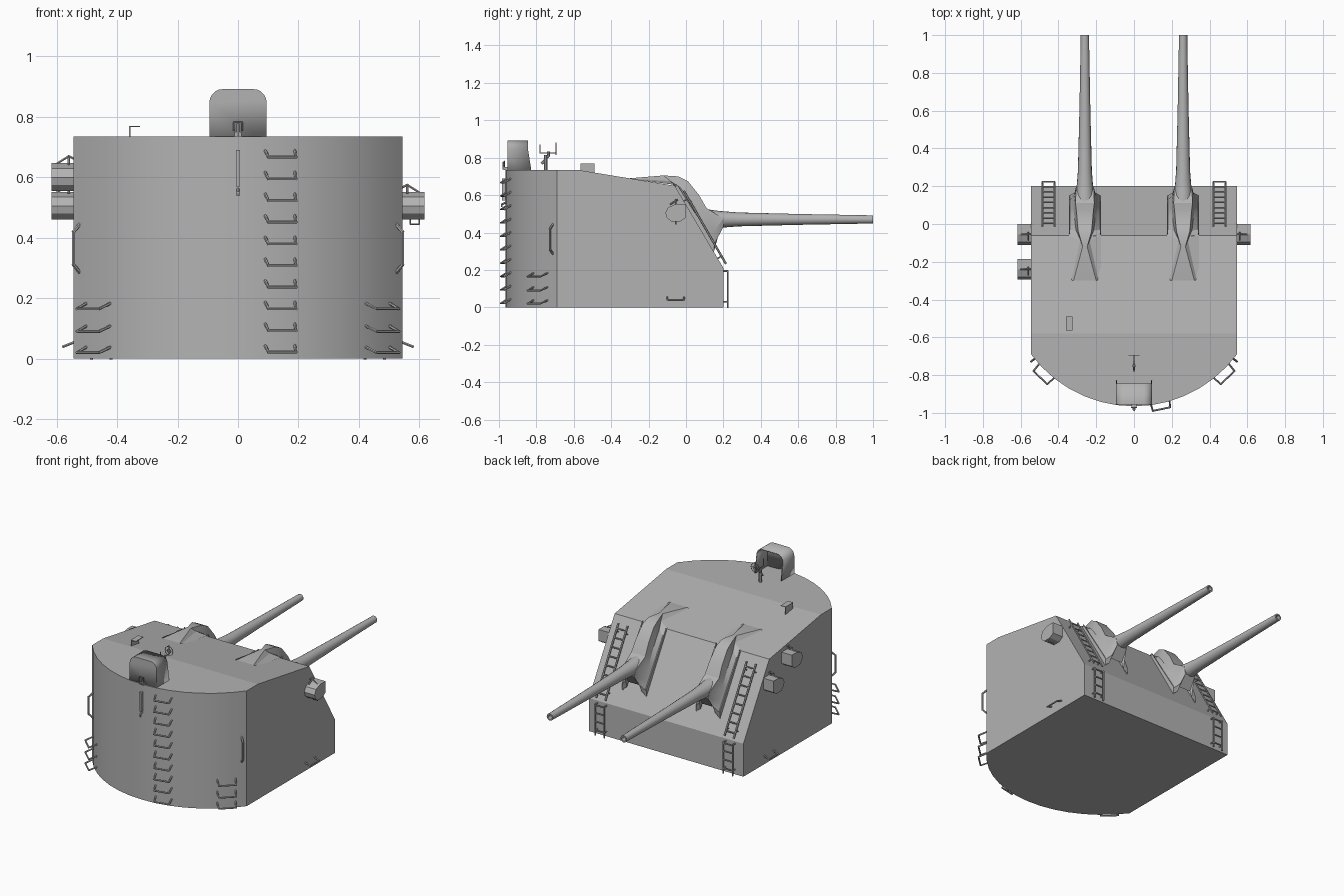
import bpy, bmesh, math
from mathutils import Vector

if "Cube" in bpy.data.objects:
    bpy.data.objects.remove(bpy.data.objects["Cube"])

grey = bpy.data.materials.new("naval grey")
grey.diffuse_color = (0.45, 0.45, 0.45, 1)
grey.use_nodes = True
grey.node_tree.nodes["Principled BSDF"].inputs["Base Color"].default_value = grey.diffuse_color
CY, R = -0.287, 0.678          # centre and radius of the curved wall


def finish(bm, name, smooth=None):
    bmesh.ops.recalc_face_normals(bm, faces=bm.faces)
    me = bpy.data.meshes.new(name)
    bm.to_mesh(me)
    bm.free()
    me.materials.append(grey)
    ob = bpy.data.objects.new(name, me)
    bpy.context.collection.objects.link(ob)
    if smooth:
        bpy.ops.object.select_all(action='DESELECT')
        ob.select_set(True)
        bpy.context.view_layer.objects.active = ob
        bpy.ops.object.shade_smooth_by_angle(angle=math.radians(smooth))
    return ob


def prism(bm, pts, offset):
    """Extrude a polygon by an offset vector."""
    f = bm.faces.new([bm.verts.new(p) for p in pts])
    g = bmesh.ops.extrude_face_region(bm, geom=[f])['geom']
    bmesh.ops.translate(bm, vec=offset, verts=[v for v in g if isinstance(v, bmesh.types.BMVert)])


def box(bm, lo, hi):
    prism(bm, [(lo[0], lo[1], lo[2]), (hi[0], lo[1], lo[2]), (hi[0], hi[1], lo[2]), (lo[0], hi[1], lo[2])],
          (0, 0, hi[2] - lo[2]))


def rod(bm, pts, r=0.004):
    """Thin six-sided rods along a polyline."""
    for a, b in zip(pts, pts[1:]):
        a, b = Vector(a), Vector(b)
        m = Vector((0, 0, 1)).rotation_difference(b - a).to_matrix().to_4x4()
        m.translation = (a + b) / 2
        bmesh.ops.create_cone(bm, cap_ends=True, segments=6, radius1=r, radius2=r,
                              depth=(b - a).length + r, matrix=m)


def wall(deg, z, out=0.0, side=0.0):
    """Point on the curved wall, pushed outward and sideways."""
    a = math.radians(deg)
    n, t = Vector((math.sin(a), -math.cos(a), 0)), Vector((math.cos(a), math.sin(a), 0))
    return Vector((0, CY, z)) + n * (R + out) + t * side


# Turret shell: plan outline extruded, then cut by the sloping roof and face
bm = bmesh.new()
half = math.degrees(math.asin(0.545 / R))
outline = [wall(-half + 2 * half * i / 14, 0) for i in range(15)]
prism(bm, outline + [(0.545, 0.2, 0), (-0.545, 0.2, 0)], (0, 0, 0.735))
for co, no in (((0, -0.58, 0.735), (0, 0.085, 0.52)), ((0, -0.06, 0.65), (0, 0.44, 0.26))):
    r = bmesh.ops.bisect_plane(bm, geom=bm.verts[:] + bm.edges[:] + bm.faces[:],
                               plane_co=co, plane_no=no, clear_outer=True)
    bmesh.ops.holes_fill(bm, edges=[e for e in bm.edges if e.is_boundary])
finish(bm, "turret_shell", 9)

for side, word in ((-1, "left"), (1, "right")):
    gx = 0.26 * side
    # Gun barrel: turned profile with a hollow muzzle
    bm = bmesh.new()
    prof = [(-0.05, 0.06), (0.1, 0.056), (0.17, 0.046), (0.28, 0.037), (0.6, 0.029),
            (0.98, 0.022), (1.0, 0.022), (1.0, 0.014), (0.9, 0.013)]
    rings = [[bm.verts.new((gx + r * math.cos(k * math.pi / 8), y, 0.47 + r * math.sin(k * math.pi / 8)))
              for k in range(16)] for y, r in prof]
    for a, b in zip(rings, rings[1:]):
        for k in range(16):
            bm.faces.new((a[k], a[k - 1], b[k - 1], b[k]))
    bm.faces.new(rings[0])
    bm.faces.new(rings[-1])
    finish(bm, word + "_gun_barrel", 40)

    # Folded blast cover: base edge on the shell, pinched valley, raised crest
    # station: base y, base z, crest y, crest z, crest half width
    bm = bmesh.new()
    stations = [(-0.3, 0.687, -0.3, 0.69, 0.06), (-0.06, 0.655, -0.12, 0.705, 0.012),
                (-0.03, 0.605, -0.04, 0.70, 0.035), (0.0, 0.555, 0.01, 0.675, 0.04),
                (0.04, 0.49, 0.07, 0.60, 0.045), (0.08, 0.42, 0.11, 0.53, 0.05),
                (0.12, 0.365, 0.2, 0.475, 0.046), (0.15, 0.335, 0.2, 0.43, 0.035),
                (0.15, 0.30, 0.15, 0.36, 0.04)]
    rows = []
    for by, bz, cy, cz, w in stations:
        vy, vz, vw = by + (cy - by) * 0.4, bz + (cz - bz) * 0.4, min(w + 0.012, 0.08)
        pts = [(-0.085, by, bz), (-vw, vy, vz), (-w, cy, cz), (w, cy, cz), (vw, vy, vz), (0.085, by, bz)]
        rows.append([bm.verts.new((gx + x, y, z)) for x, y, z in pts])
    for a, b in zip(rows, rows[1:]):
        for k in range(5):
            bm.faces.new((a[k], a[k + 1], b[k + 1], b[k]))
    finish(bm, word + "_blast_cover", 25)
    # Raised frame along both cover sides
    bm = bmesh.new()
    for s in (-1, 1):
        x = gx + s * 0.082
        prism(bm, [(x - 0.003, -0.06, 0.63), (x - 0.003, -0.05, 0.66), (x - 0.003, 0.15, 0.345),
                   (x - 0.003, 0.15, 0.29)], (0.006, 0, 0))
    finish(bm, word + "_cover_frame")

    # Face ladder: sloping upper run and upright lower run
    bm = bmesh.new()
    x0, x1 = 0.42 * side, 0.485 * side
    top, foot = Vector((0, -0.01, 0.62)), Vector((0, 0.212, 0.235))
    for x in (x0, x1):
        dx = Vector((x, 0, 0))
        rod(bm, [top + dx, foot + dx], 0.006)
        rod(bm, [(x, 0.2, 0.195), (x, 0.223, 0.195), (x, 0.223, 0.0)], 0.005)
        rod(bm, [(x, 0.2, 0.03), (x, 0.223, 0.03)])
        for t in (0.1, 0.9):
            p = top.lerp(foot, t) + dx
            rod(bm, [p, p - Vector((0, 0.035, 0.02))])
    for i in range(8):
        p = top.lerp(foot, (i + 0.5) / 8)
        rod(bm, [p + Vector((x0, 0, 0)), p + Vector((x1, 0, 0))])
    for z in (0.03, 0.085, 0.14, 0.19):
        rod(bm, [(x0, 0.223, z), (x1, 0.223, z)])
    finish(bm, word + "_face_ladder")

    # Corner steps, upright grab handle and low side step
    bm = bmesh.new()
    for z in (0.02, 0.09, 0.165):
        a = 43.3 * side
        rod(bm, [wall(a, z + 0.02, -0.01, -0.055), wall(a, z, 0.045, -0.05),
                 wall(a, z, 0.045, 0.05), wall(a, z + 0.02, -0.01, 0.055)], 0.005)
    finish(bm, word + "_corner_steps")
    bm = bmesh.new()
    a = 51 * side
    rod(bm, [wall(a, 0.28, -0.01), wall(a, 0.31, 0.022), wall(a, 0.42, 0.022), wall(a, 0.45, -0.01)], 0.006)
    finish(bm, word + "_grab_handle")
    bm = bmesh.new()
    rod(bm, [(0.54 * side, -0.1, 0.055), (0.578 * side, -0.1, 0.04),
             (0.578 * side, -0.01, 0.04), (0.54 * side, -0.01, 0.055)], 0.005)
    finish(bm, word + "_side_step")

# Sight ports on the side walls: faceted housings with small brackets
for name, x, y, z in (("right_sight_port", 0.54, -0.055, 0.505), ("left_sight_port", -0.54, -0.055, 0.505),
                      ("left_rear_sight_port", -0.54, -0.24, 0.60)):
    s = 1 if x > 0 else -1
    bm = bmesh.new()
    sec = [(-0.055, 0.0), (-0.04, 0.03), (0.0, 0.047), (0.055, 0.047), (0.055, -0.025), (0.025, -0.045),
           (-0.025, -0.045), (-0.048, -0.025)]
    prism(bm, [(x, y + a, z + b) for a, b in sec], (0.077 * s, 0, 0))
    rod(bm, [(x + s * 0.06, y, z + 0.045), (x + s * 0.02, y, z + 0.07), (x, y, z + 0.06)])
    rod(bm, [(x + s * 0.02, y - 0.03, z + 0.045), (x + s * 0.02, y + 0.01, z + 0.07)])
    if s > 0:
        rod(bm, [(x + 0.03, y, z - 0.045), (x + 0.03, y, z - 0.06), (x + 0.06, y, z - 0.06),
                 (x + 0.06, y, z - 0.045)], 0.003)
    finish(bm, name)

# Rear wall climbing rungs
bm = bmesh.new()
for i in range(10):
    z = 0.022 + i * 0.0717
    rod(bm, [wall(11.9, z + 0.022, -0.005, -0.05), wall(11.9, z, 0.03, -0.047),
             wall(11.9, z, 0.03, 0.047), wall(11.9, z + 0.022, -0.005, 0.05)], 0.005)
finish(bm, "rear_rungs")

# Observation hood: arched shell with a closed back and scooped open mouth
bm = bmesh.new()
arch = [(-0.095, 0.72)]
for cx, start in ((-0.05, 180), (0.05, 90)):
    arch += [(cx + 0.045 * math.cos(math.radians(start - d)), 0.847 + 0.045 * math.sin(math.radians(start - d)))
             for d in range(0, 91, 18)]
arch.append((0.095, 0.72))
back = [bm.verts.new((x, -0.955, z)) for x, z in arch]
mouth = [bm.verts.new((x, -0.825 if z < 0.73 else -0.845, z)) for x, z in arch]
for k in range(len(arch) - 1):
    bm.faces.new((back[k], back[k + 1], mouth[k + 1], mouth[k]))
bm.faces.new(back)
hood = finish(bm, "observation_hood", 30)
mod = hood.modifiers.new("thickness", 'SOLIDIFY')
mod.thickness = 0.006

# Rear wall bar with latch pieces
bm = bmesh.new()
box(bm, (-0.007, -0.985, 0.57), (0.007, -0.955, 0.69))
rod(bm, [(0, -0.965, 0.56), (0, -0.985, 0.55), (0, -0.985, 0.54)], 0.005)
box(bm, (-0.012, -0.975, 0.735), (0.012, -0.955, 0.75))
rod(bm, [(0, -0.975, 0.74), (0, -0.975, 0.775)], 0.006)
rod(bm, [(-0.014, -0.972, 0.755), (-0.014, -0.972, 0.782), (0.014, -0.972, 0.782), (0.014, -0.972, 0.755)], 0.003)
finish(bm, "rear_bar")

# Roof sight: post, ring and crosswires
bm = bmesh.new()
rod(bm, [(0, -0.75, 0.73), (0, -0.75, 0.81)], 0.01)
rod(bm, [(0, -0.77, 0.77), (0, -0.735, 0.81), (0, -0.735, 0.83)], 0.007)
rod(bm, [(0, -0.78, 0.87), (0, -0.78, 0.825), (0, -0.695, 0.825), (0, -0.695, 0.88)], 0.003)
for r in (0.013, 0.028):
    rod(bm, [(r * math.cos(k * math.pi / 6), -0.695, 0.845 + r * math.sin(k * math.pi / 6))
             for k in range(13)], 0.002)
rod(bm, [(-0.028, -0.695, 0.845), (0.028, -0.695, 0.845)], 0.002)
finish(bm, "roof_sight")

# Bent roof plate
bm = bmesh.new()
box(bm, (-0.36, -0.565, 0.72), (-0.356, -0.49, 0.77))
box(bm, (-0.36, -0.565, 0.766), (-0.325, -0.49, 0.77))
finish(bm, "roof_bracket")
